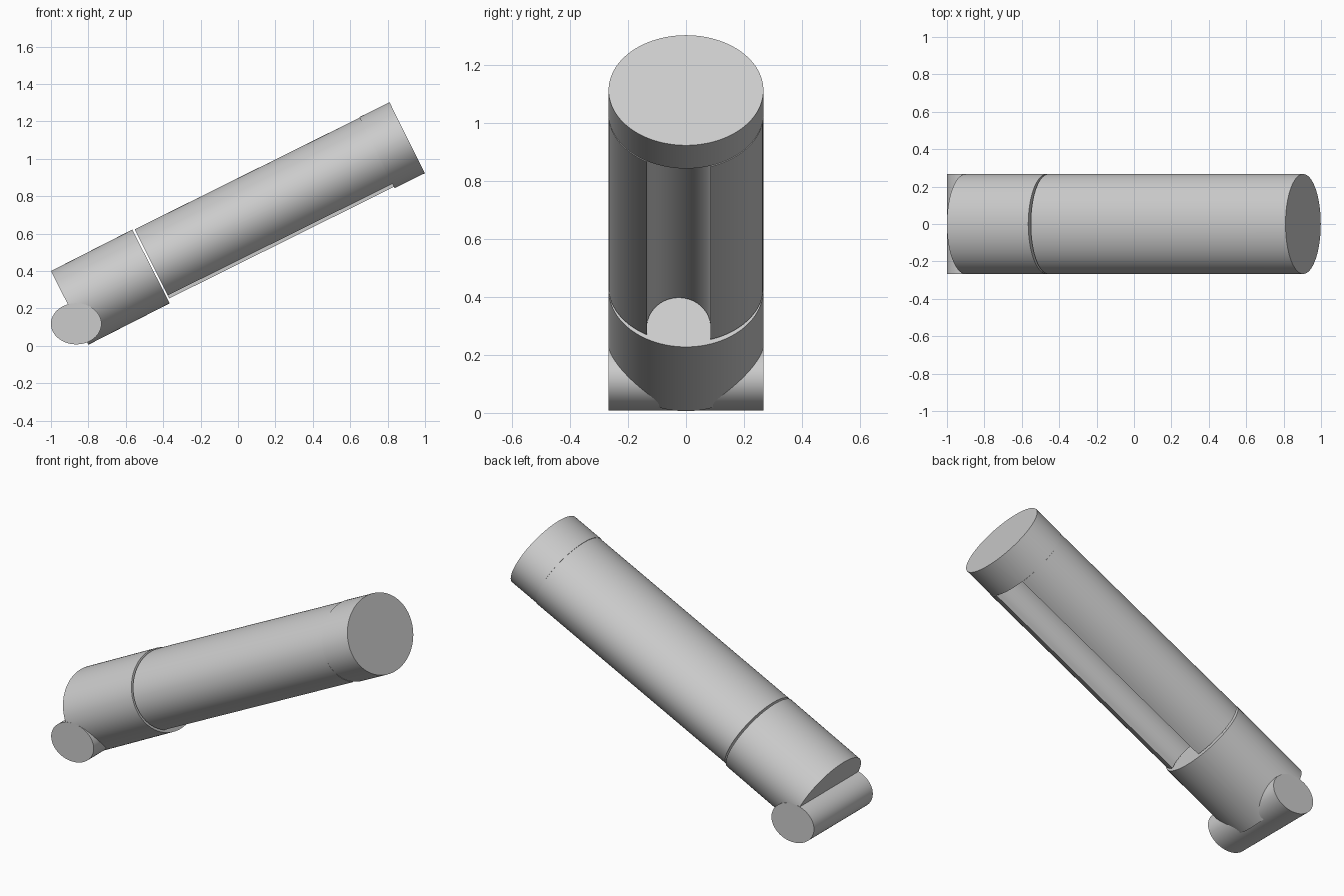
import bpy, bmesh
from math import sin, cos, pi, radians, sqrt, asin
from mathutils import Matrix, Vector

cube = bpy.data.objects.get("Cube")
if cube:
    bpy.data.objects.remove(cube)

grey = bpy.data.materials.new("light grey")
grey.use_nodes = True
colour = (0.6, 0.6, 0.6, 1)
grey.diffuse_color = colour
grey.node_tree.nodes["Principled BSDF"].inputs["Base Color"].default_value = colour


def arc(cy, cz, ry, rz, start, end, steps):
    """Points (y, z) along an elliptical arc, both ends included."""
    angles = [start + (end - start) * i / steps for i in range(steps + 1)]
    return [(cy + ry * cos(a), cz + rz * sin(a)) for a in angles]


def prism(name, profile, length, matrix):
    """Extrude a (y, z) profile along local x, then place it."""
    bm = bmesh.new()
    face = bm.faces.new([bm.verts.new((0, y, z)) for y, z in profile])
    moved = bmesh.ops.extrude_face_region(bm, geom=[face], use_keep_orig=True)["geom"]
    verts = [v for v in moved if isinstance(v, bmesh.types.BMVert)]
    bmesh.ops.translate(bm, vec=(length, 0, 0), verts=verts)
    bmesh.ops.recalc_face_normals(bm, faces=bm.faces)
    mesh = bpy.data.meshes.new(name)
    bm.to_mesh(mesh)
    bm.free()
    mesh.materials.append(grey)
    obj = bpy.data.objects.new(name, mesh)
    bpy.context.collection.objects.link(obj)
    obj.matrix_world = matrix
    bpy.ops.object.select_all(action="DESELECT")
    obj.select_set(True)
    bpy.context.view_layer.objects.active = obj
    bpy.ops.object.shade_smooth_by_angle(angle=radians(30))
    return obj


def tilted(x, z, degrees, along=0.0, lift=0.0):
    """Frame at (x, z) whose local x rises by the given angle."""
    turn = Matrix.Rotation(-radians(degrees), 4, "Y")
    return Matrix.Translation((x, 0, z)) @ turn @ Matrix.Translation((along, 0, lift))


def ellipse(ry, rz, steps=96):
    return arc(0, 0, ry, rz, 0, 2 * pi, steps)[:-1]


WIDTH = 0.267
HEIGHT = 0.212
TILT = 26.4
BODY = 1.342

# lower section of the tube
prism("lower_section", ellipse(WIDTH, 0.221), 0.488, tilted(-0.9, 0.203, 27))

# long body with a round-backed slot along its underside
slot_y, slot_z, slot_r, slot_h = -0.025, -0.155, 0.11, 0.115
right = -pi / 2 + asin((slot_y + slot_r) / WIDTH)
left = 3 * pi / 2 + asin((slot_y - slot_r) / WIDTH)
outline = arc(0, 0, WIDTH, HEIGHT, right, left, 96)
outline += arc(slot_y, slot_z, slot_r, slot_h, pi, 0, 32)
prism("slotted_body", outline, BODY, tilted(-0.459, 0.436, TILT, lift=-0.003))

# end cap
prism("end_cap", ellipse(WIDTH, HEIGHT), 0.18, tilted(-0.459, 0.436, TILT, along=BODY))

# cross pin at the foot, lying along y
pin_place = Matrix.Translation((-0.865, -WIDTH, 0.118)) @ Matrix.Rotation(pi / 2, 4, "Z")
prism("cross_pin", ellipse(0.135, 0.11), 2 * WIDTH, pin_place)
